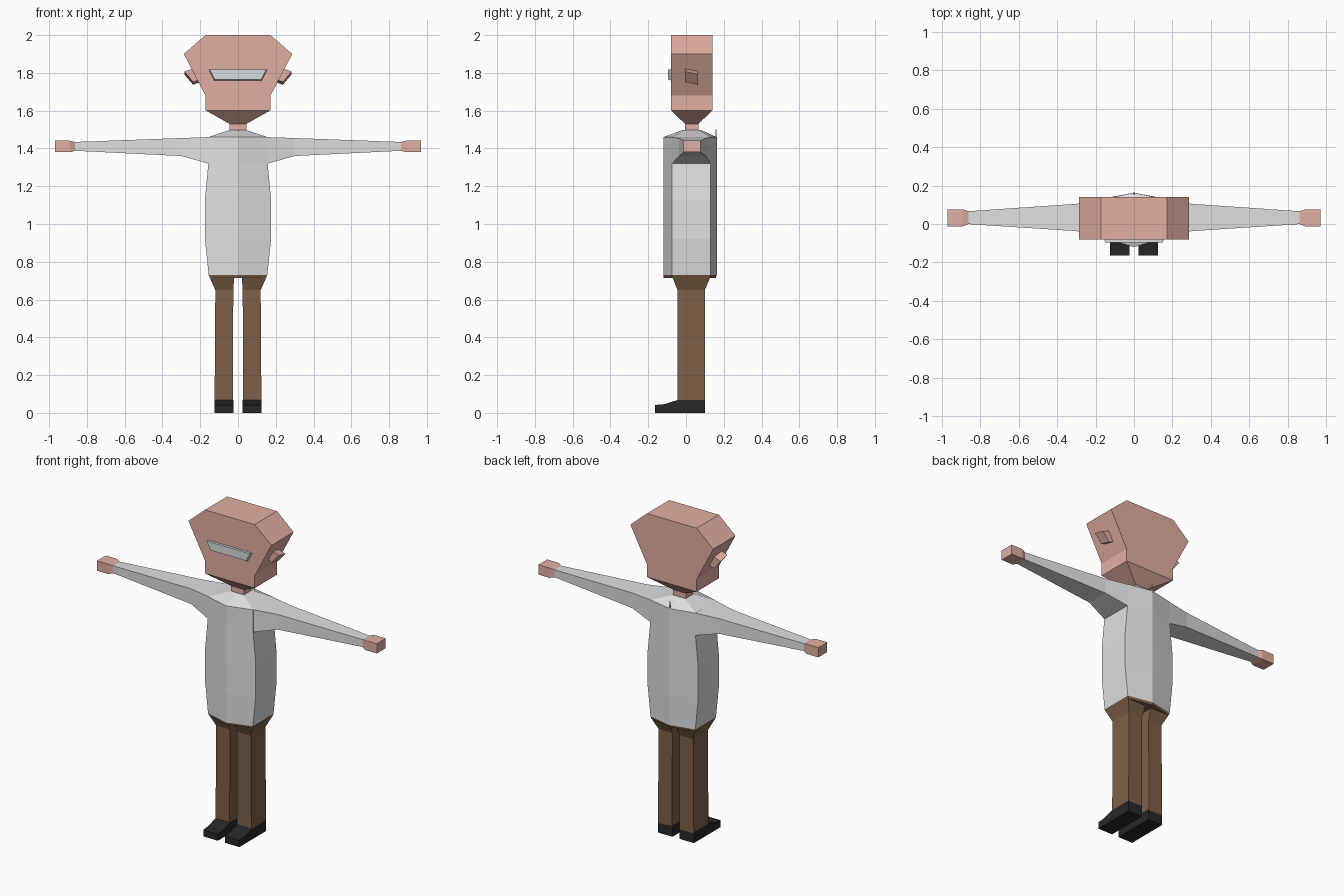
import bpy, bmesh

if "Cube" in bpy.data.objects:
    bpy.data.objects.remove(bpy.data.objects["Cube"])


def srgb(r, g, b):
    return tuple(((c / 255 + 0.055) / 1.055) ** 2.4 for c in (r, g, b)) + (1.0,)


def material(name, rgb):
    m = bpy.data.materials.new(name)
    m.diffuse_color = srgb(*rgb)
    m.use_nodes = True
    m.node_tree.nodes["Principled BSDF"].inputs["Base Color"].default_value = m.diffuse_color
    return m


SKIN = material("skin", (225, 175, 161))
SHIRT = material("shirt_grey", (224, 224, 224))
VISOR = material("pale_grey", (214, 220, 220))
PANTS = material("brown_cloth", (126, 96, 71))
SHOES = material("black_leather", (40, 40, 40))


def loft(name, rings, mat):
    """Skin a list of equal-length point rings and cap both ends."""
    bm = bmesh.new()
    vs = [[bm.verts.new(p) for p in ring] for ring in rings]
    n = len(vs[0])
    for a, b in zip(vs, vs[1:]):
        for i in range(n):
            j = (i + 1) % n
            bm.faces.new((a[i], a[j], b[j], b[i]))
    bm.faces.new(vs[0][::-1])
    bm.faces.new(vs[-1])
    bmesh.ops.recalc_face_normals(bm, faces=bm.faces)
    me = bpy.data.meshes.new(name)
    bm.to_mesh(me)
    bm.free()
    me.materials.append(mat)
    ob = bpy.data.objects.new(name, me)
    bpy.context.collection.objects.link(ob)
    return ob


def pair(name, rings, mat):
    """Make a part on both sides of x = 0."""
    for side, s in (("right", 1), ("left", -1)):
        loft(f"{side}_{name}", [[(s * x, y, z) for x, y, z in r] for r in rings], mat)


def rect_z(x0, x1, y0, y1, z):
    return [(x0, y0, z), (x1, y0, z), (x1, y1, z), (x0, y1, z)]


def rect_x(x, y0, y1, z0, z1):
    return [(x, y0, z0), (x, y1, z0), (x, y1, z1), (x, y0, z1)]


def hexagon(w, front, side_front, side_back, back, z):
    return [(0, front, z), (w, side_front, z), (w, side_back, z),
            (0, back, z), (-w, side_back, z), (-w, side_front, z)]


# Shirt body, with ridged front and back and a sloping shoulder top
body = [hexagon(w, -0.12, -0.075, 0.13, 0.163, z) for w, z in
        ((0.155, 0.73), (0.175, 0.92), (0.175, 1.13), (0.157, 1.32), (0.157, 1.46))]
body.append(hexagon(0.045, -0.02, -0.01, 0.07, 0.08, 1.497))
loft("shirt_body", body, SHIRT)
# Small pointed fin at the back of the collar
loft("collar_fin", [rect_z(-0.004, 0.004, 0.152, 0.163, 1.45),
                    rect_z(-0.001, 0.001, 0.158, 0.16, 1.505)], SHIRT)

# Sleeves and hands
pair("sleeve", [rect_x(0.15, -0.075, 0.13, 1.318, 1.46),
                rect_x(0.30, -0.037, 0.105, 1.36, 1.455),
                rect_x(0.87, 0.0, 0.066, 1.388, 1.434)], SHIRT)
pair("hand", [rect_x(0.862, 0.0, 0.066, 1.388, 1.434),
              rect_x(0.89, -0.012, 0.076, 1.38, 1.441),
              rect_x(0.97, -0.012, 0.076, 1.38, 1.441)], SKIN)

# Hips, trouser legs and shoes
loft("hips", [hexagon(0.148, -0.118, -0.072, 0.127, 0.158, 0.715),
              hexagon(0.155, -0.12, -0.075, 0.13, 0.163, 0.73)], PANTS)
pair("trouser_leg", [rect_z(0.02, 0.152, -0.073, 0.13, 0.722),
                     rect_z(0.025, 0.12, -0.045, 0.10, 0.65),
                     rect_z(0.026, 0.124, -0.045, 0.10, 0.06)], PANTS)
shoe = [(-0.165, 0), (0.10, 0), (0.10, 0.067), (-0.048, 0.067), (-0.115, 0.046), (-0.165, 0.042)]
pair("shoe", [[(x, y, z) for y, z in shoe] for x in (0.024, 0.125)], SHOES)

# Neck and jaw taper
loft("neck", [rect_z(-0.045, 0.045, -0.005, 0.066, z) for z in (1.48, 1.54)], SKIN)
loft("jaw", [rect_z(-0.045, 0.045, -0.005, 0.066, 1.53),
             rect_z(-0.172, 0.172, -0.08, 0.14, 1.602)], SKIN)

# Head: wide-browed outline extruded front to back
half = [(0.172, 1.602), (0.172, 1.68), (0.287, 1.90), (0.172, 2.0)]
outline = half + [(-x, z) for x, z in reversed(half)]
loft("head", [[(x, y, z) for x, z in outline] for y in (-0.08, 0.14)], SKIN)

# Ears: small tilted blocks on the lower slopes of the head
ear = [(0.235, 1.825), (0.284, 1.807), (0.238, 1.752), (0.20, 1.765)]
pair("ear", [[(x, y, z - d) for x, z in ear] for y, d in ((-0.005, 0), (0.063, 0.015))], SKIN)

# Visor across the face
plate = [(0.155, 1.817), (-0.155, 1.817), (-0.127, 1.76), (0.127, 1.76)]
inner = [(0.15, 1.817), (-0.15, 1.817), (-0.123, 1.766), (0.123, 1.766)]
loft("visor", [[(x, -0.078, z) for x, z in plate],
               [(x, -0.096, z) for x, z in inner]], VISOR)
